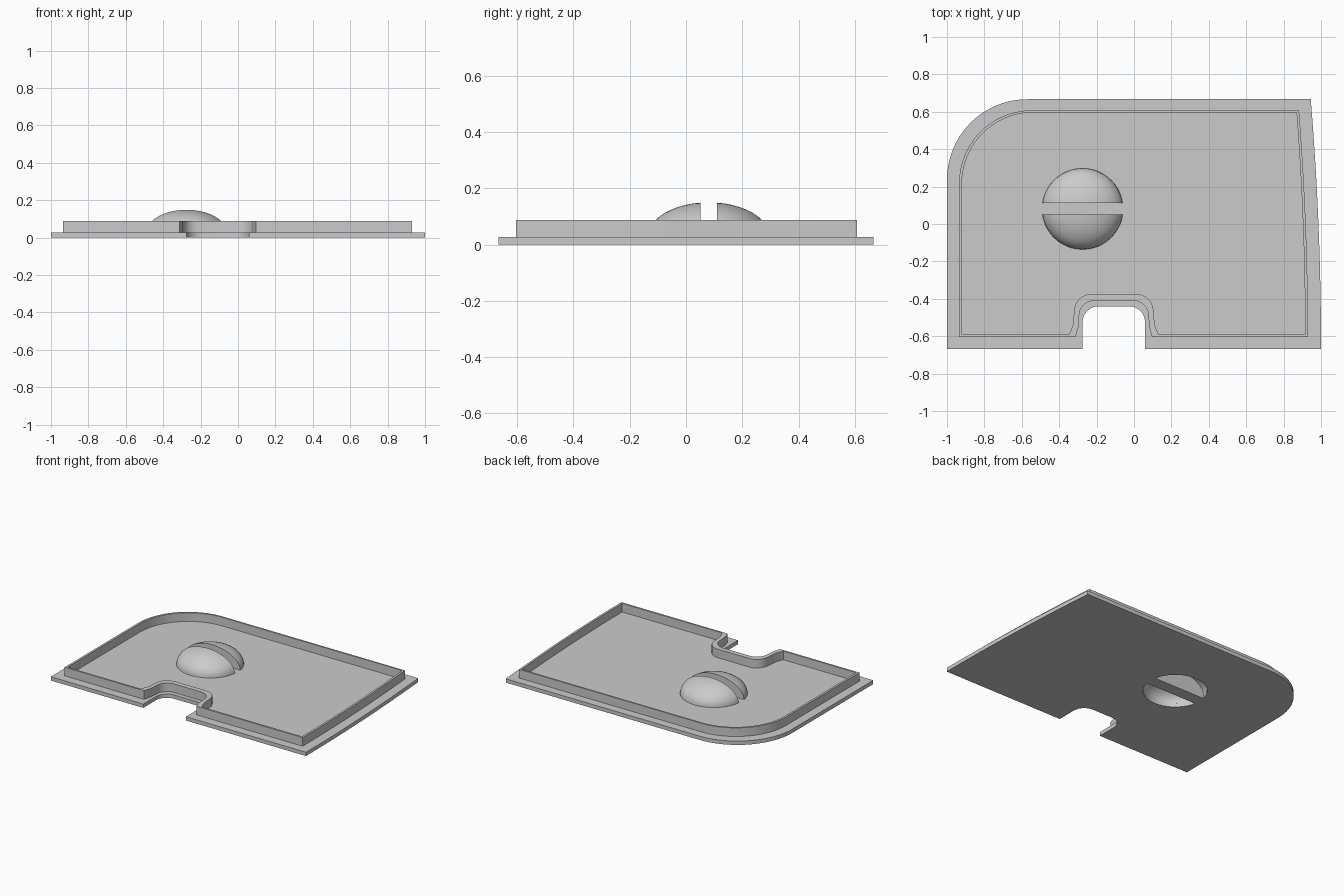
import bpy, bmesh, math

if "Cube" in bpy.data.objects:
    bpy.data.objects.remove(bpy.data.objects["Cube"])

PLATE_TOP, RIM_TOP = 0.027, 0.088
NOTCH_X = -0.108
DOME = (-0.275, 0.081)

grey = bpy.data.materials.new("light_grey")
grey.diffuse_color = (0.6, 0.6, 0.6, 1)
grey.use_nodes = True
grey.node_tree.nodes["Principled BSDF"].inputs["Base Color"].default_value = grey.diffuse_color


def arc(cx, cy, r, a0, a1, n):
    return [(cx + r * math.cos(math.radians(a0 + (a1 - a0) * i / n)),
             cy + r * math.sin(math.radians(a0 + (a1 - a0) * i / n))) for i in range(n + 1)]


def outline(left, front, back, right, taper, corner, notch):
    """Lid outline: round back-left corner, bowed right edge, notch in the front."""
    half_front, half, top, r = notch
    pts = [(left, front)]
    side = [(-half_front, front), (-half - (half_front - half) * 0.25, front + 0.05)]
    side += arc(-half + r, top - r, r, 180, 90, 8)
    pts += [(NOTCH_X + x, y) for x, y in side]
    pts += [(NOTCH_X - x, y) for x, y in reversed(side)]
    for i in range(13):
        t = i / 12
        pts.append((right - taper * t * t, front + (back - front) * t))
    return pts + arc(left + corner, back - corner, corner, 90, 180, 20)


def slab(name, loops, z0, z1):
    """Filled flat outline with holes, extruded between two heights."""
    cu = bpy.data.curves.new(name, 'CURVE')
    cu.dimensions = '2D'
    cu.fill_mode = 'BOTH'
    cu.extrude = (z1 - z0) / 2
    for loop in loops:
        sp = cu.splines.new('POLY')
        sp.points.add(len(loop) - 1)
        for p, (x, y) in zip(sp.points, loop):
            p.co = (x, y, 0, 1)
        sp.use_cyclic_u = True
    ob = bpy.data.objects.new(name, cu)
    bpy.context.collection.objects.link(ob)
    bpy.ops.object.select_all(action='DESELECT')
    ob.select_set(True)
    bpy.context.view_layer.objects.active = ob
    bpy.ops.object.convert(target='MESH')
    ob = bpy.context.view_layer.objects.active
    bm = bmesh.new()
    bm.from_mesh(ob.data)
    bmesh.ops.remove_doubles(bm, verts=bm.verts, dist=1e-5)
    bmesh.ops.translate(bm, verts=bm.verts, vec=(0, 0, (z0 + z1) / 2))
    bmesh.ops.recalc_face_normals(bm, faces=bm.faces)
    finish(ob, bm)


def finish(ob, bm):
    bm.to_mesh(ob.data)
    bm.free()
    ob.data.materials.clear()
    ob.data.materials.append(grey)
    bpy.ops.object.select_all(action='DESELECT')
    ob.select_set(True)
    bpy.context.view_layer.objects.active = ob
    bpy.ops.object.shade_smooth_by_angle(angle=math.radians(30))


def half_dome(bm, radius, height, gap, side, inward):
    """Half of an ellipsoid cap, closed by an upright wall beside the slot."""
    part = bmesh.new()
    bmesh.ops.create_uvsphere(part, u_segments=48, v_segments=24, radius=1)
    bmesh.ops.scale(part, verts=part.verts, vec=(radius, radius, height))
    for co, no in (((0, 0, 0), (0, 0, -1)), ((0, side * gap, 0), (0, -side, 0))):
        geom = part.verts[:] + part.edges[:] + part.faces[:]
        cut = bmesh.ops.bisect_plane(part, geom=geom, plane_co=co, plane_no=no, clear_outer=True)
    rim = [v for v in cut["geom_cut"] if isinstance(v, bmesh.types.BMVert)]
    wall = part.faces.new(sorted(rim, key=lambda v: v.co.x))
    wall.normal_update()
    if wall.normal.y * side > 0:
        wall.normal_flip()
    if inward:
        bmesh.ops.reverse_faces(part, faces=part.faces)
    bmesh.ops.translate(part, verts=part.verts, vec=(*DOME, PLATE_TOP))
    tmp = bpy.data.meshes.new("tmp")
    part.to_mesh(tmp)
    part.free()
    bm.from_mesh(tmp)
    bpy.data.meshes.remove(tmp)


# Base plate with two half-round finger openings
R_IN, SLOT, BAR = 0.205, 0.03, 0.042
a = math.degrees(math.asin(BAR / R_IN))
openings = [arc(*DOME, R_IN, a + s, 180 - a + s, 24) if s == 0
            else arc(*DOME, R_IN, 180 + a, 360 - a, 24) for s in (0, 180)]
plate = outline(-1, -0.667, 0.667, 1, 0.055, 0.43, (0.167, 0.167, -0.44, 0.085))
slab("base_plate", [plate] + openings, 0, PLATE_TOP)

# Upright rim, thicker around the notch
rim_out = outline(-0.935, -0.605, 0.608, 0.93, 0.048, 0.39, (0.205, 0.185, -0.41, 0.08))
rim_in = outline(-0.92, -0.592, 0.596, 0.915, 0.046, 0.38, (0.24, 0.212, -0.375, 0.09))
slab("rim_wall", [rim_out, rim_in], PLATE_TOP, RIM_TOP)

# Hollow finger-grip dome, split by a slot
for name, side in (("front_grip", -1), ("back_grip", 1)):
    bm = bmesh.new()
    half_dome(bm, 0.217, 0.123, SLOT, side, False)
    half_dome(bm, R_IN, 0.111, BAR, side, True)
    ob = bpy.data.objects.new(name, bpy.data.meshes.new(name))
    bpy.context.collection.objects.link(ob)
    finish(ob, bm)
